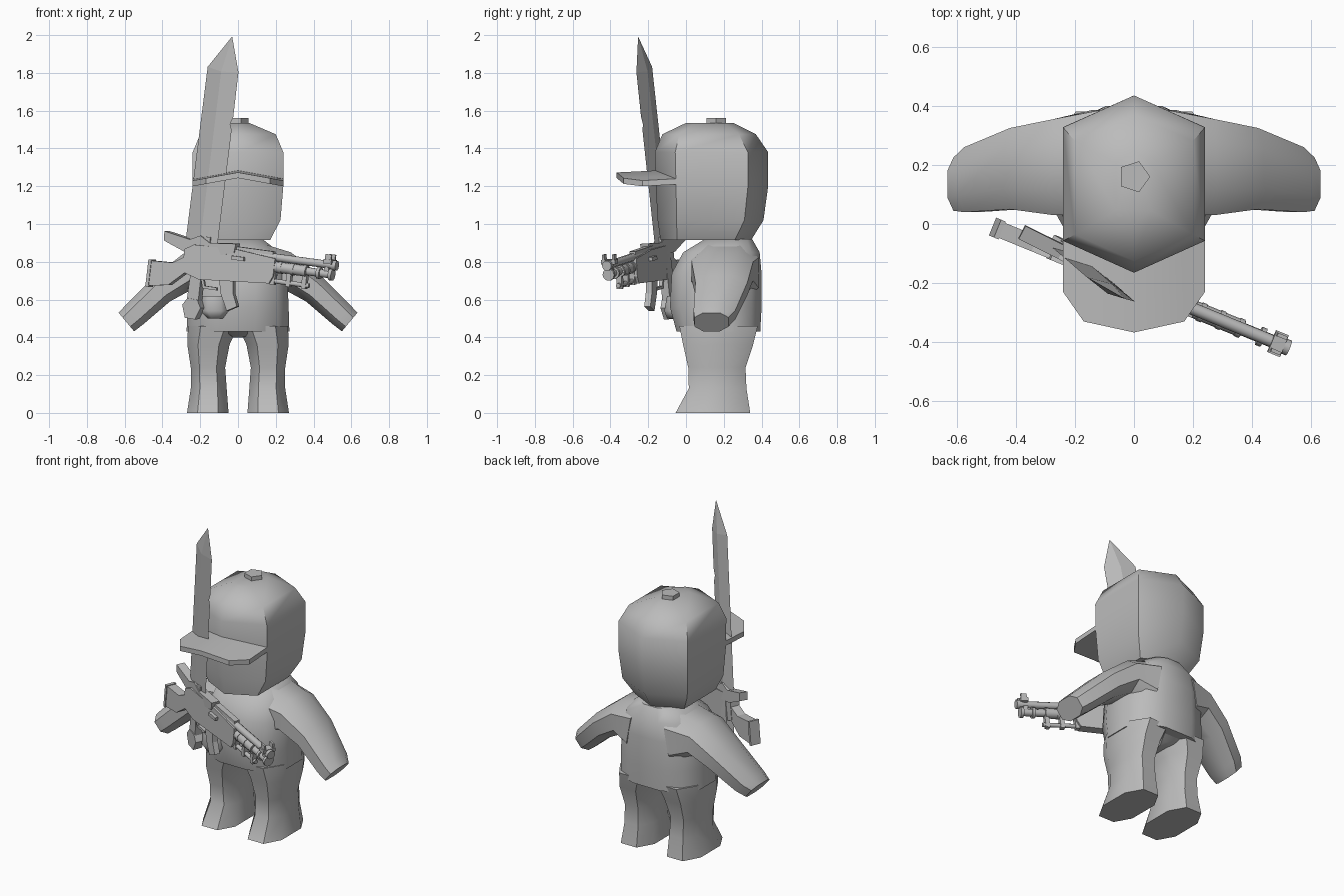
import bpy, bmesh, math
from mathutils import Matrix, Vector

if "Cube" in bpy.data.objects:
    bpy.data.objects.remove(bpy.data.objects["Cube"])

grey = bpy.data.materials.new("plain grey")
grey.diffuse_color = (0.5, 0.5, 0.5, 1)
grey.use_nodes = True
grey.node_tree.nodes["Principled BSDF"].inputs["Base Color"].default_value = grey.diffuse_color


def finish(name, bm, smooth=None, matrix=None):
    """Turn a bmesh into an object, smooth below the given angle."""
    if matrix is not None:
        bm.transform(matrix)
    bmesh.ops.recalc_face_normals(bm, faces=bm.faces)
    me = bpy.data.meshes.new(name)
    bm.to_mesh(me)
    bm.free()
    me.materials.append(grey)
    if smooth:
        me.shade_smooth()
        me.set_sharp_from_angle(angle=math.radians(smooth))
    ob = bpy.data.objects.new(name, me)
    bpy.context.collection.objects.link(ob)
    return ob


def loft(name, rings, smooth=None, matrix=None, mirror=False):
    """Skin closed rings of equal length and cap both ends."""
    bm = bmesh.new()
    vs = [[bm.verts.new(p) for p in r] for r in rings]
    n = len(vs[0])
    for a, b in zip(vs, vs[1:]):
        for i in range(n):
            j = (i + 1) % n
            bm.faces.new((a[i], a[j], b[j], b[i]))
    bm.faces.new(vs[0])
    bm.faces.new(vs[-1])
    ob = finish(name, bm, smooth, matrix)
    if mirror:
        me = ob.data.copy()
        me.transform(Matrix.Scale(-1, 4, (1, 0, 0)))
        me.flip_normals()
        bpy.context.collection.objects.link(bpy.data.objects.new(name + "_mirrored", me))
    return ob


def oval(z, x0, x1, y0, y1, n=8, power=0.8):
    """Horizontal rounded ring filling the given box."""
    pts = []
    for i in range(n):
        a = 2 * math.pi * (i + 0.5) / n
        c, s = math.cos(a), math.sin(a)
        c, s = (math.copysign(abs(v / math.cos(math.pi / n)) ** power, v) for v in (c, s))
        pts.append(((x0 + x1) / 2 + c * (x1 - x0) / 2, (y0 + y1) / 2 + s * (y1 - y0) / 2, z))
    return pts


def hexagon(z, w, y0, y1):
    """Six-sided ring with a corner at front and back."""
    m, h = (y0 + y1) / 2, (y1 - y0) / 2 * 0.64
    return [(0, y0, z), (w, m - h, z), (w, m + h, z), (0, y1, z), (-w, m + h, z), (-w, m - h, z)]


def plate(name, profile, thick, matrix, smooth=None):
    """Profile in the local xz plane given thickness along local y."""
    return loft(name, [[(x, s * thick / 2, z) for x, z in profile] for s in (-1, 1)], smooth, matrix)


def box(name, u0, u1, w0, w1, thick, matrix):
    return plate(name, [(u0, w0), (u1, w0), (u1, w1), (u0, w1)], thick, matrix)


def tube(name, u0, u1, w, r, matrix, n=10):
    ring = [(r * math.cos(2 * math.pi * i / n), w + r * math.sin(2 * math.pi * i / n)) for i in range(n)]
    return loft(name, [[(u, y, z) for y, z in ring] for u in (u0, u1)], 40, matrix)


# Head with cap crown
loft("head", [hexagon(0.915, 0.17, -0.135, 0.345), hexagon(1.02, 0.225, -0.15, 0.41),
              hexagon(1.2, 0.24, -0.16, 0.435), hexagon(1.38, 0.24, -0.165, 0.435),
              hexagon(1.475, 0.2, -0.125, 0.37), hexagon(1.535, 0.06, 0.0, 0.25)], 50)
button = [(0.055 * math.cos(math.radians(a)), 0.16 + 0.055 * math.sin(math.radians(a)))
          for a in range(0, 360, 72)]
loft("cap_button", [[(x, y, z) for x, y in button] for z in (1.525, 1.56)])

# Cap visor, arched across the middle
bm = bmesh.new()
layers = []
for d in (0, -0.03):
    cols = []
    for x, yf, yb in ((-0.24, -0.23, -0.05), (-0.17, -0.33, -0.08), (0, -0.367, -0.16),
                      (0.17, -0.33, -0.08), (0.24, -0.23, -0.05)):
        z = 1.283 - 0.18 * abs(x) + d
        cols.append((bm.verts.new((x, yf, z - 0.01)), bm.verts.new((x, yb, z))))
    layers.append(cols)
for cols in layers:
    for a, b in zip(cols, cols[1:]):
        bm.faces.new((a[0], b[0], b[1], a[1]))
rims = [[c[0] for c in cols] + [c[1] for c in reversed(cols)] for cols in layers]
for i in range(10):
    j = (i + 1) % 10
    bm.faces.new((rims[0][i], rims[0][j], rims[1][j], rims[1][i]))
finish("cap_visor", bm, 30)

# Shirt body
loft("torso", [oval(0.43, -0.272, 0.272, -0.05, 0.393, 12), oval(0.56, -0.268, 0.268, -0.085, 0.4, 12),
               oval(0.74, -0.26, 0.26, -0.075, 0.4, 12), oval(0.85, -0.22, 0.22, -0.015, 0.39, 12),
               oval(0.92, -0.13, 0.13, 0.1, 0.35, 12)], 50)

# Arms: each ring spans an upper and a lower point plus a depth range
rings = []
for top, bot, y0, y1 in (((0.1, 0.905), (0.16, 0.58), 0.03, 0.385), ((0.28, 0.85), (0.25, 0.65), 0.03, 0.355),
                         ((0.44, 0.725), (0.36, 0.59), 0.05, 0.325), ((0.60, 0.565), (0.50, 0.47), 0.04, 0.26),
                         ((0.632, 0.53), (0.55, 0.432), 0.045, 0.225)):
    t, b = Vector((top[0], 0, top[1])), Vector((bot[0], 0, bot[1]))
    rings.append([(t + b) / 2 + (t - b) / 2 * (z / 1.0) + Vector((0, (y0 + y1) / 2 + y * (y1 - y0) / 2, 0))
                  for y, z, _ in oval(0, -1, 1, -1, 1, 8)])
loft("arm", rings, 50, mirror=True)

# Legs flaring into flat feet
loft("leg", [oval(0, 0.05, 0.27, -0.055, 0.34), oval(0.13, 0.06, 0.25, 0.015, 0.32),
             oval(0.24, 0.068, 0.25, 0.012, 0.315), oval(0.36, 0.045, 0.268, -0.015, 0.355),
             oval(0.46, 0.0, 0.265, -0.035, 0.38)], 50, mirror=True)
loft("hips", [oval(0.4, -0.04, 0.04, 0.04, 0.3), oval(0.45, -0.2, 0.2, 0.0, 0.36)], 50)
loft("belly_pouch", [oval(0.5, -0.16, -0.08, -0.1, 0), oval(0.54, -0.2, -0.05, -0.115, 0),
                     oval(0.62, -0.19, -0.06, -0.1, 0)], 60)

# Sword: local z runs up the blade, local x across it
up = Vector((0.115, -0.1, 0.93)).normalized()
side = Vector((0.87, -0.45, 0))
side = (side - up * side.dot(up)).normalized()
sword = Matrix((side, up.cross(side), up)).transposed().to_4x4()
sword.translation = (-0.193, -0.122, 0.9)

bm = bmesh.new()
outline = [(-0.095, 0), (0.095, 0), (0.095, 0.62), (0.082, 0.65), (0.095, 0.69), (0.093, 0.93),
           (0.03, 1.112), (-0.092, 0.93)]
edge = [bm.verts.new((x, 0, z)) for x, z in outline]
for s in (-1, 1):
    low, high = (bm.verts.new((0, s * 0.018, z)) for z in (0, 0.92))
    bm.faces.new((edge[1], edge[2], edge[3], edge[4], edge[5], high, low))
    bm.faces.new((edge[5], edge[6], high))
    bm.faces.new((edge[6], edge[7], high))
    bm.faces.new((edge[7], edge[0], low, high))
    bm.faces.new((edge[0], edge[1], low))
finish("sword_blade", bm, None, sword)
plate("sword_guard", [(-0.215, 0.03), (-0.21, -0.02), (-0.08, -0.06), (0.08, -0.06), (0.21, -0.02),
                      (0.215, 0.03), (0.06, 0.01), (0, 0.04), (-0.06, 0.01)], 0.05, sword)
plate("sword_handle", [(-0.03, -0.06), (-0.035, -0.36), (0.035, -0.36), (0.03, -0.06)], 0.045, sword)
plate("sword_pommel", [(-0.055, -0.34), (-0.03, -0.405), (0.03, -0.405), (0.055, -0.34), (0.03, -0.3),
                       (-0.03, -0.3)], 0.055, sword)

# Rifle: local x runs along the barrel, local z up
gun = (Matrix.Translation((0, -0.205, 0.8)) @ Matrix.Rotation(math.radians(-22.3), 4, 'Z')
       @ Matrix.Rotation(math.radians(7.2), 4, 'Y'))
plate("rifle_receiver", [(-0.3, -0.09), (-0.2, -0.12), (0.2, -0.09), (0.22, -0.05), (0.22, 0.045),
                         (0.0, 0.065), (-0.25, 0.06), (-0.3, 0.03)], 0.06, gun)
plate("rifle_stock", [(-0.49, -0.19), (-0.37, -0.17), (-0.28, -0.09), (-0.28, 0.0), (-0.36, -0.05),
                      (-0.49, -0.055)], 0.055, gun)
box("butt_plate", -0.497, -0.48, -0.195, -0.05, 0.065, gun)
tube("upper_barrel", -0.05, 0.555, 0.05, 0.021, gun)
tube("lower_barrel", 0.2, 0.545, -0.0, 0.022, gun)
tube("hand_guard", 0.22, 0.4, -0.0, 0.03, gun)
for i, u in enumerate((0.24, 0.31, 0.38, 0.46, 0.53)):
    tube(f"barrel_ring_{i}", u, u + 0.018, 0.0, 0.033, gun)
tube("muzzle_ring", 0.535, 0.565, 0.05, 0.027, gun)
tube("under_rod", 0.14, 0.42, -0.075, 0.013, gun)
for i, u in enumerate((0.2, 0.29, 0.38)):
    box(f"rod_clamp_{i}", u, u + 0.025, -0.095, -0.02, 0.03, gun)
box("barrel_link", 0.5, 0.525, -0.01, 0.06, 0.03, gun)
box("top_rail", -0.2, 0.2, 0.06, 0.08, 0.035, gun)
box("rear_sight", -0.2, -0.165, 0.07, 0.11, 0.04, gun)
for y in (-1, 1):
    box("front_sight", 0.505, 0.54, 0.06, 0.105, 0.012, gun @ Matrix.Translation((0, y * 0.028, 0)))
box("front_sight_base", 0.5, 0.545, 0.055, 0.078, 0.08, gun)
box("charging_handle", -0.02, 0.05, 0.01, 0.03, 0.1, gun)
plate("magazine", [(-0.09, -0.1), (-0.07, -0.18), (-0.025, -0.265), (0.03, -0.235), (0.0, -0.17),
                   (-0.01, -0.1)], 0.035, gun)
plate("trigger_guard", [(-0.2, -0.1), (-0.18, -0.165), (-0.1, -0.165), (-0.1, -0.15), (-0.17, -0.15),
                        (-0.185, -0.1)], 0.02, gun)
